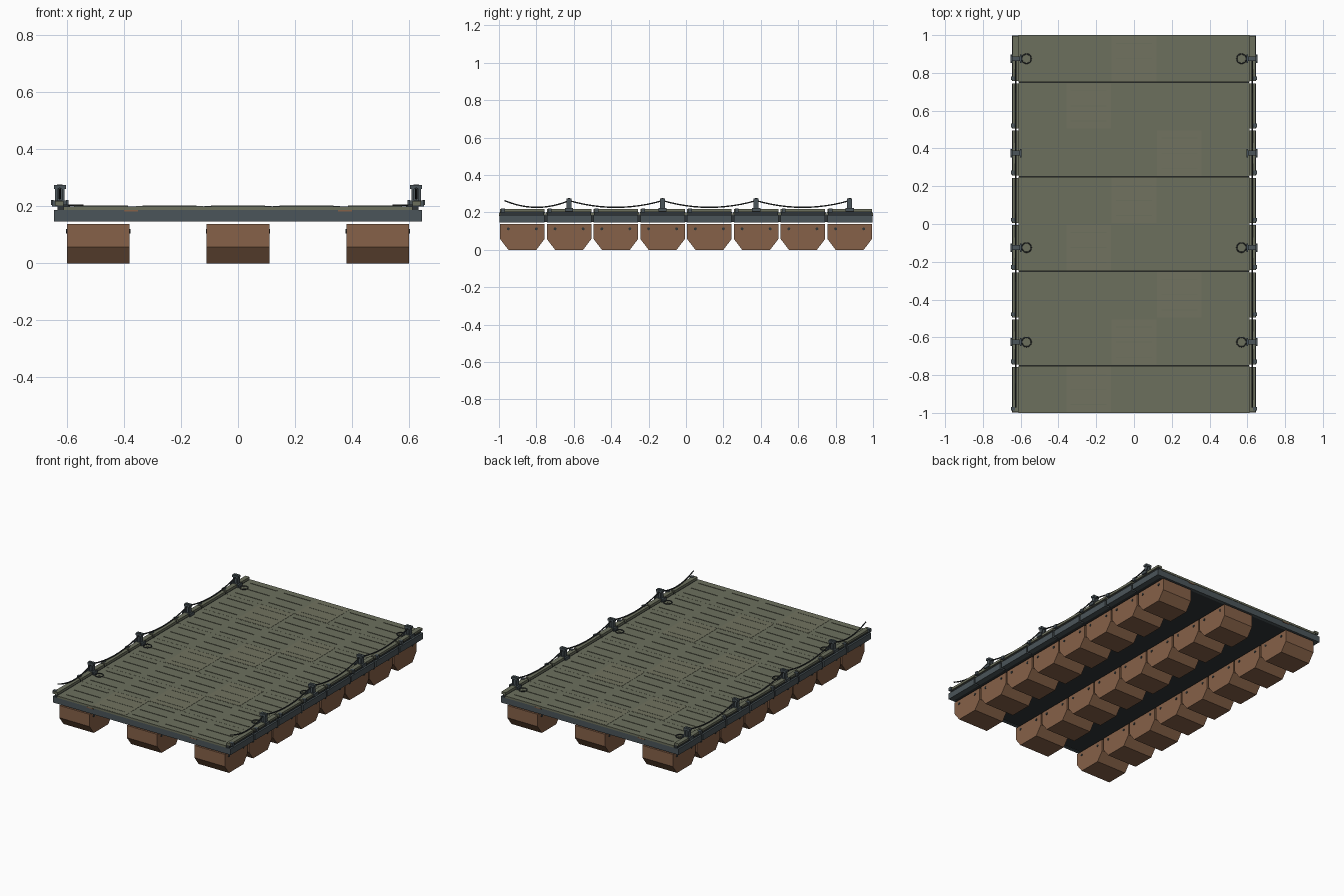
import bpy, bmesh, math
from mathutils import Matrix, Vector

if "Cube" in bpy.data.objects:
    bpy.data.objects.remove(bpy.data.objects["Cube"])


def material(name, rgb):
    m = bpy.data.materials.new(name)
    m.diffuse_color = (*rgb, 1)
    m.use_nodes = True
    m.node_tree.nodes["Principled BSDF"].inputs["Base Color"].default_value = m.diffuse_color
    return m


GREEN = material("deck_green", (0.15, 0.16, 0.11))
PALE = material("panel_green", (0.165, 0.17, 0.115))
BROWN = material("float_brown", (0.24, 0.12, 0.065))
STEEL = material("steel", (0.07, 0.09, 0.10))
DARK = material("dark_steel", (0.03, 0.036, 0.038))


def finish(name, bm, mat):
    bmesh.ops.recalc_face_normals(bm, faces=bm.faces)
    me = bpy.data.meshes.new(name)
    bm.to_mesh(me)
    bm.free()
    me.materials.append(mat)
    ob = bpy.data.objects.new(name, me)
    bpy.context.collection.objects.link(ob)
    return ob


def add_box(bm, x, y, z):
    """Box from (min, max) pairs."""
    lo, hi = Vector((x[0], y[0], z[0])), Vector((x[1], y[1], z[1]))
    m = Matrix.Translation((lo + hi) / 2) @ Matrix.Diagonal((*(hi - lo), 1))
    bmesh.ops.create_cube(bm, size=1, matrix=m)


def boxes(name, mat, items):
    bm = bmesh.new()
    for it in items:
        add_box(bm, *it)
    return finish(name, bm, mat)


def sided(s, a, b):
    return (min(s * a, s * b), max(s * a, s * b))


def tube(name, points, radius, mat, cyclic=False):
    cu = bpy.data.curves.new(name, 'CURVE')
    cu.dimensions = '3D'
    cu.bevel_depth = radius
    cu.bevel_resolution = 1
    cu.use_fill_caps = True
    sp = cu.splines.new('POLY')
    sp.points.add(len(points) - 1)
    for p, co in zip(sp.points, points):
        p.co = (*co, 1)
    sp.use_cyclic_u = cyclic
    cu.materials.append(mat)
    ob = bpy.data.objects.new(name, cu)
    bpy.context.collection.objects.link(ob)


BAYS = [-0.875 + 0.25 * i for i in range(8)]
SIDES = (-1, 1)
POSTS = (-0.625, -0.125, 0.375, 0.875)

# floats: chamfered hull profile extruded across x
profile = [(-0.119, 0.138), (-0.119, 0.058), (-0.075, 0), (0.075, 0), (0.119, 0.058), (0.119, 0.138)]
for cx in (-0.49, 0, 0.49):
    bm, bolts = bmesh.new(), bmesh.new()
    for cy in BAYS:
        face = bm.faces.new([bm.verts.new((cx - 0.11, cy + y, z)) for y, z in profile])
        ext = bmesh.ops.extrude_face_region(bm, geom=[face], use_keep_orig=True)
        bmesh.ops.translate(bm, vec=(0.22, 0, 0),
                            verts=[v for v in ext['geom'] if isinstance(v, bmesh.types.BMVert)])
        for s in SIDES:
            for dy in (-0.075, 0.075):
                m = Matrix.Translation((cx + s * 0.11, cy + dy, 0.112)) @ Matrix.Rotation(math.pi / 2, 4, 'Y')
                bmesh.ops.create_cone(bolts, cap_ends=True, segments=8, radius1=0.008,
                                      radius2=0.008, depth=0.006, matrix=m)
    finish("float_row", bm, BROWN)
    finish("float_bolts", bolts, DARK)

# supporting frame: dark core, end beams and side beams split per bay
boxes("frame_core", DARK, [((-0.61, 0.61), (-0.985, 0.985), (0.15, 0.188))])
boxes("end_beams", STEEL, [((-0.645, 0.645), sided(s, 0.975, 0.997), (0.147, 0.187)) for s in SIDES])
boxes("side_beams", STEEL, [(sided(s, 0.61, 0.645), (y - 0.119, y + 0.119), (0.147, 0.187))
                            for s in SIDES for y in BAYS])

# deck sheet, pale panels and grip ribs
boxes("deck", GREEN, [((-0.612, 0.612), (y - 0.1245, y + 0.1245), (0.187, 0.2)) for y in BAYS])
boxes("deck_panels", PALE, [((x - 0.118, x + 0.118), (y - 0.12, y + 0.12), (0.199, 0.2012))
                            for i, x in enumerate((-0.24, 0, 0.24))
                            for j, y in enumerate(BAYS) if (i + j * 2) % 3 == 0])
boxes("grip_ribs", GREEN, [((x - 0.095, x + 0.095), (y + d - 0.002, y + d + 0.002), (0.2, 0.2025))
                           for x in (-0.48, -0.24, 0, 0.24, 0.48) for y in BAYS
                           for d in (-0.08, 0, 0.08)])
boxes("end_lugs", BROWN, [((x - 0.025, x + 0.025), sided(s, 0.99, 1.0), (0.181, 0.187))
                          for x in (-0.375, 0.375) for s in SIDES])

# curbs on spacers, with a coupling lug per bay
boxes("curb_spacers", DARK, [(sided(s, 0.612, 0.633), (y - 0.117, y + 0.117), (0.187, 0.204))
                             for s in SIDES for y in BAYS])
boxes("curbs", GREEN, [(sided(s, 0.612, 0.642), (y - 0.119, y + 0.119), (0.203, 0.218))
                       for s in SIDES for y in BAYS])
boxes("curb_lugs", STEEL, [(sided(s, 0.63, 0.652), (y - 0.113, y - 0.093), (0.2, 0.221))
                           for s in SIDES for y in BAYS])

# mooring posts: clamp base, I-section stem and cap
items = []
for s in SIDES:
    for y in POSTS:
        x = s * 0.625
        items += [((x - 0.03, x + 0.03), (y - 0.012, y + 0.012), (0.204, 0.221)),
                  ((x - 0.009, x + 0.009), (y - 0.006, y + 0.006), (0.22, 0.277)),
                  ((x - 0.021, x + 0.021), (y - 0.013, y + 0.013), (0.26, 0.274))]
        for e in SIDES:
            items.append(((x + e * 0.012 - 0.004, x + e * 0.012 + 0.004), (y - 0.013, y + 0.013), (0.22, 0.262)))
            items.append(((x + e * 0.026 - 0.004, x + e * 0.026 + 0.004), (y - 0.022, y + 0.022), (0.204, 0.223)))
boxes("mooring_posts", STEEL, items)

# sagging ropes threaded through the posts
stops = (-0.97,) + POSTS
for s in SIDES:
    pts = []
    for a, b in zip(stops, stops[1:]):
        for i in range(12):
            t = i / 12
            pts.append((s * 0.625, a + (b - a) * t, 0.263 - 4 * 0.036 * t * (1 - t)))
    pts.append((s * 0.625, stops[-1], 0.263))
    tube("hand_rope", pts, 0.004, DARK)

# flat tie-down rings on the deck
for s in SIDES:
    for y in (-0.625, -0.125, 0.875):
        tube("tie_ring", [(s * 0.569 + 0.025 * math.cos(a), y + 0.025 * math.sin(a), 0.204)
                          for a in (math.tau * k / 20 for k in range(20))], 0.003, DARK, True)
        boxes("ring_tab", DARK, [(sided(s, 0.59, 0.612), (y - 0.006, y + 0.006), (0.2, 0.207))])
